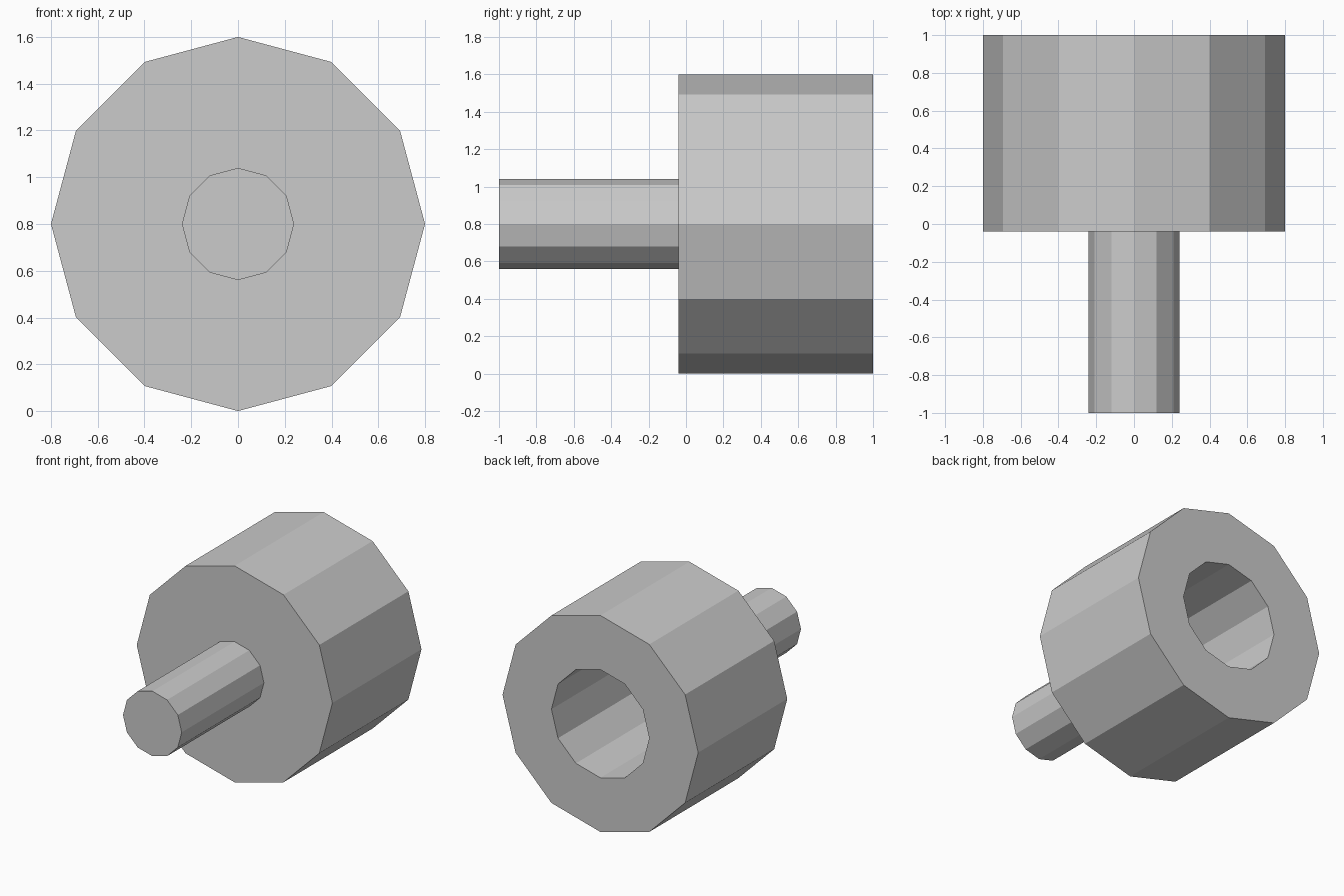
import bpy
import bmesh
from math import sin, cos, tau

cube = bpy.data.objects.get("Cube")
if cube:
    bpy.data.objects.remove(cube, do_unlink=True)

SIDES = 12
AXIS_Z = 0.8
FRONT_Y, BODY_Y, FLOOR_Y, BACK_Y = -1.0, -0.04, 0.04, 1.0
SHAFT_R, BODY_R, BORE_R = 0.24, 0.8, 0.4

grey = bpy.data.materials.new("plain_grey")
grey.use_nodes = True
colour = (0.6, 0.6, 0.6, 1.0)
grey.diffuse_color = colour
grey.node_tree.nodes["Principled BSDF"].inputs["Base Color"].default_value = colour


def lathe(name, profile):
    """Sweep (radius, y) points around the y axis and cap both ends."""
    bm = bmesh.new()
    rings = []
    for radius, y in profile:
        rings.append([bm.verts.new((radius * sin(tau * i / SIDES), y,
                                    AXIS_Z + radius * cos(tau * i / SIDES)))
                      for i in range(SIDES)])
    for a, b in zip(rings, rings[1:]):
        for i in range(SIDES):
            j = (i + 1) % SIDES
            bm.faces.new((a[i], a[j], b[j], b[i]))
    bm.faces.new(rings[0])
    bm.faces.new(rings[-1])
    bmesh.ops.recalc_face_normals(bm, faces=bm.faces)
    mesh = bpy.data.meshes.new(name)
    bm.to_mesh(mesh)
    bm.free()
    mesh.materials.append(grey)
    obj = bpy.data.objects.new(name, mesh)
    bpy.context.collection.objects.link(obj)
    return obj


# Narrow front shaft, wide drum and the deep bore in its back
lathe("shaft_and_bored_drum", [
    (SHAFT_R, FRONT_Y),
    (SHAFT_R, BODY_Y),
    (BODY_R, BODY_Y),
    (BODY_R, BACK_Y),
    (BORE_R, BACK_Y),
    (BORE_R, FLOOR_Y),
])
